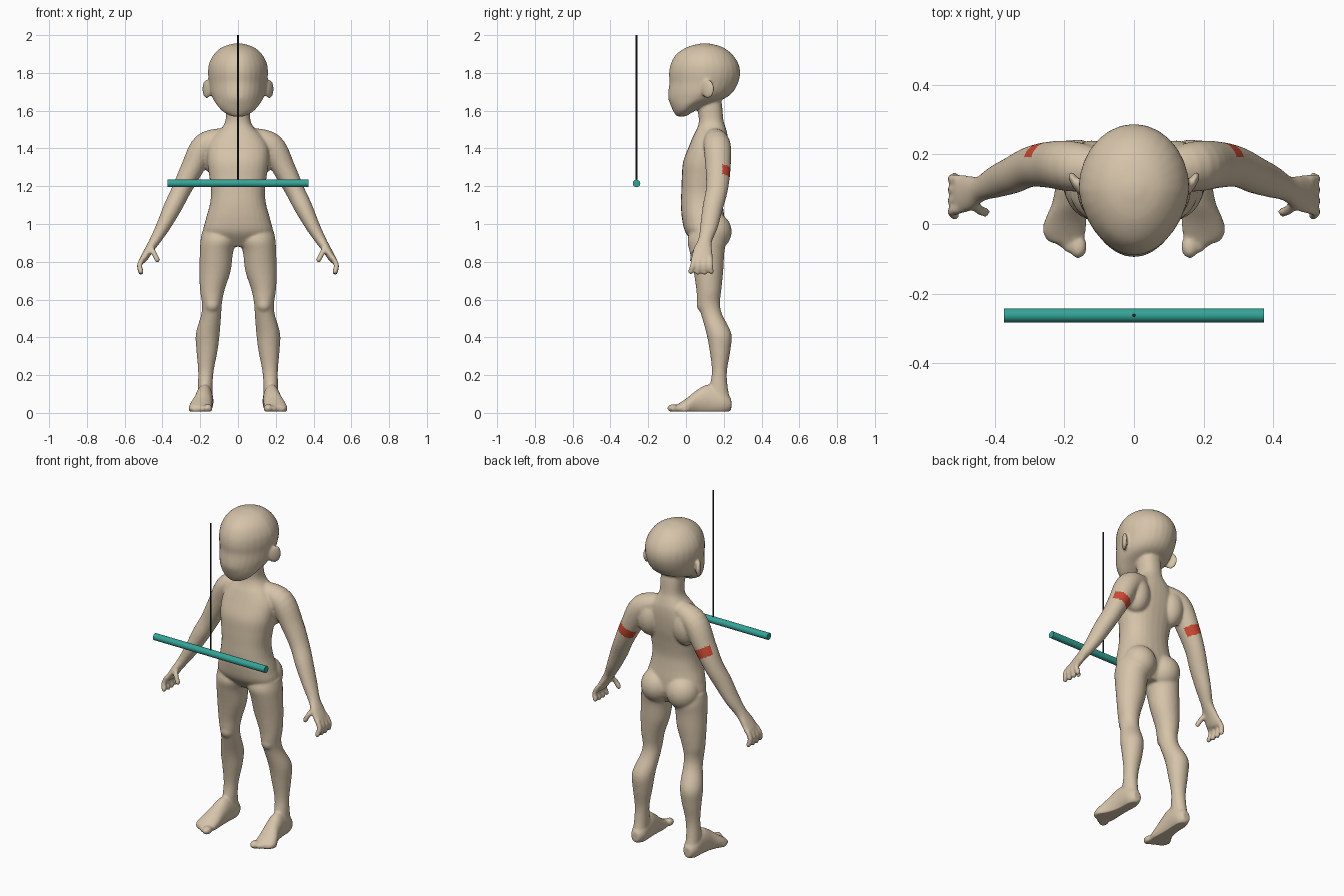
import bpy, bmesh, math
from mathutils import Vector, Matrix

if "Cube" in bpy.data.objects:
    bpy.data.objects.remove(bpy.data.objects["Cube"])


def material(name, colour):
    mat = bpy.data.materials.new(name)
    mat.use_nodes = True
    mat.diffuse_color = (*colour, 1)
    mat.node_tree.nodes["Principled BSDF"].inputs["Base Color"].default_value = (*colour, 1)
    return mat


skin = material("beige skin", (0.67, 0.55, 0.40))
red = material("red patch", (0.62, 0.07, 0.035))
teal = material("teal bar", (0.035, 0.37, 0.31))
dark = material("dark cord", (0.015, 0.017, 0.02))

bm = bmesh.new()


def spline(points, steps=5):
    """Smooth curve through sections of any number of values."""
    pts = [Vector(p) for p in points]
    pts = [pts[0]] + pts + [pts[-1]]
    out = []
    for a, b, c, d in zip(pts, pts[1:], pts[2:], pts[3:]):
        for i in range(steps):
            t = i / steps
            out.append(b + (c - a) * (t / 2) + (a * 2 - b * 5 + c * 4 - d) * (t * t / 2)
                       + (b * 3 - a - c * 3 + d) * (t ** 3 / 2))
    return out + [pts[-1]]


def loft(sections, axis=None, box=2, taper=0, sides=28):
    """Skin rings of (x, y, z, radius a, radius b); axis None turns rings along the path."""
    secs = spline(sections)
    rings = []
    for i, s in enumerate(secs):
        centre = Vector(s[:3])
        a, b = Vector((1, 0, 0)), Vector((0, 1, 0))
        if axis == "Y":
            b = Vector((0, 0, 1))
        elif axis is None:
            t = Vector(secs[min(i + 1, len(secs) - 1)][:3]) - Vector(secs[max(i - 1, 0)][:3])
            t.normalize()
            b = (b - t * b.dot(t)).normalized()
            a = b.cross(t)
        ring = []
        for k in range(sides):
            ang = math.tau * k / sides
            u, v = [math.copysign(abs(w) ** (2 / box), w) for w in (math.cos(ang), math.sin(ang))]
            u *= 1 - taper * max(0, -v)
            ring.append(bm.verts.new(centre + a * u * s[3] + b * v * s[4]))
        rings.append(ring)
    for r, q in zip(rings, rings[1:]):
        for k in range(sides):
            n = (k + 1) % sides
            bm.faces.new((r[k], r[n], q[n], q[k]))
    bm.faces.new(rings[0])
    bm.faces.new(rings[-1])


def upright(rows):
    """Rows of (z, x, half width, front y, back y) as horizontal sections."""
    return [(x, (f + b) / 2, z, w, (b - f) / 2) for z, x, w, f, b in rows]


def blob(centre, radii, turn=0):
    m = Matrix.Translation(centre) @ Matrix.Rotation(turn, 4, "Z") @ Matrix.Diagonal((*radii, 1))
    bmesh.ops.create_uvsphere(bm, u_segments=24, v_segments=16, radius=1, matrix=m)


# Trunk and neck
loft(upright([
    (.88, 0, .10, .06, .17), (.95, 0, .18, 0, .205), (1.02, 0, .172, -.02, .205),
    (1.1, 0, .15, -.027, .195), (1.17, 0, .143, -.025, .19), (1.25, 0, .152, -.022, .2),
    (1.33, 0, .163, -.015, .215), (1.41, 0, .16, .015, .222), (1.47, 0, .125, .04, .22),
    (1.51, 0, .085, .06, .21), (1.55, 0, .066, .068, .198), (1.62, 0, .064, .06, .192),
    (1.7, 0, .06, .06, .18)]), "Z", box=2.3)

# Head, narrowing toward the face
loft(upright([
    (1.57, 0, .035, -.05, 0), (1.595, 0, .08, -.066, .04), (1.63, 0, .112, -.082, .11),
    (1.665, 0, .134, -.094, .205), (1.7, 0, .147, -.094, .25), (1.75, 0, .154, -.088, .277),
    (1.8, 0, .159, -.09, .287), (1.85, 0, .153, -.08, .277), (1.9, 0, .126, -.05, .243),
    (1.938, 0, .08, .01, .19), (1.956, 0, .02, .08, .12)]), "Z", taper=.13)

for s in (1, -1):
    # Ears, shoulder blades and buttocks
    blob((s * .165, .115, 1.715), (.014, .04, .05), -s * .55)
    blob((s * .12, .165, 1.37), (.075, .075, .11))
    blob((s * .085, .145, .96), (.095, .097, .1))

    # Arm down to the palm
    arm = [(.07, .15, 1.46, .05, .055), (.175, .165, 1.415, .068, .072),
           (.245, .17, 1.29, .06, .066), (.3, .163, 1.18, .051, .058),
           (.345, .142, 1.09, .048, .054), (.395, .122, .99, .038, .047),
           (.438, .102, .915, .029, .037), (.47, .09, .865, .023, .05),
           (.497, .085, .82, .02, .056), (.507, .083, .8, .014, .05)]
    loft([(s * x, y, z, a, b) for x, y, z, a, b in arm])

    # Fingers and thumb
    digits = [[(.5, .043 + .028 * i, .825), (.521, .036 + .031 * i, .783),
               (.514, .026 + .036 * i, .748 - .004 * (i in (1, 2)))] for i in range(4)]
    digits.append([(.465, .07, .885), (.445, .042, .845), (.427, .034, .81)])
    for path in digits:
        loft([(s * x, y, z, .0145, .0145) for x, y, z in path], sides=12)
        x, y, z = path[-1]
        blob((s * x, y, z), (.0145,) * 3)

    # Leg
    loft(upright([(z, s * x, w, f, b) for z, x, w, f, b in [
        (.96, .1, .09, .02, .2), (.91, .103, .096, .008, .212), (.85, .114, .088, .02, .203),
        (.75, .122, .083, .04, .197), (.65, .136, .065, .055, .187), (.58, .138, .053, .06, .18),
        (.52, .142, .053, .08, .192), (.42, .16, .063, .108, .24), (.33, .164, .056, .125, .235),
        (.22, .17, .041, .137, .217), (.13, .174, .039, .125, .222), (.05, .175, .04, .13, .24)]]), "Z")
    blob((s * .137, .094, .575), (.04, .038, .045))

    # Foot and toes
    loft([(s * x, y, z, a, b) for x, y, z, a, b in [
        (.175, .24, .045, .025, .03), (.175, .2, .055, .044, .06), (.178, .12, .07, .046, .08),
        (.185, .06, .055, .05, .068), (.196, .01, .035, .06, .048),
        (.2, -.03, .025, .06, .03), (.195, -.055, .02, .045, .02)]], "Y")
    blob((s * .16, -.065, .024), (.025, .034, .023))
    for i in range(4):
        blob((s * (.19 + .019 * i), -.057 + .016 * i, .02), (.014, .026, .018))

bmesh.ops.recalc_face_normals(bm, faces=bm.faces)
mesh = bpy.data.meshes.new("body")
bm.to_mesh(mesh)
bm.free()
body = bpy.data.objects.new("body", mesh)
bpy.context.collection.objects.link(body)

# Fuse the parts into one smooth skin
fuse = body.modifiers.new("fuse", "REMESH")
fuse.mode = "VOXEL"
fuse.voxel_size = .007
soften = body.modifiers.new("soften", "SMOOTH")
soften.factor = .5
soften.iterations = 7
deps = bpy.context.evaluated_depsgraph_get()
fused = bpy.data.meshes.new_from_object(body.evaluated_get(deps))
body.modifiers.clear()
body.data = fused
for mat in (skin, red):
    fused.materials.append(mat)

# Flat soles
for v in fused.vertices:
    v.co.z = max(v.co.z, .008)

# Red patches on the back of each upper arm
for p in fused.polygons:
    p.use_smooth = True
    p.material_index = 0
    c, n = p.center, p.normal
    along = (Vector((abs(c.x), 0, c.z)) - Vector((.255, 0, 1.265))).dot(Vector((.45, 0, -.89)))
    if abs(along) < .028 and .18 < abs(c.x) < .36 and n.y > .3:
        p.material_index = 1


def rod(name, radius, length, centre, turn, mat, sides):
    bpy.ops.mesh.primitive_cylinder_add(vertices=sides, radius=radius, depth=length,
                                        location=centre, rotation=(0, turn, 0))
    ob = bpy.context.object
    ob.name = name
    ob.data.materials.append(mat)
    bpy.ops.object.shade_smooth_by_angle()


# Hanging bar and its cord
rod("hanging_bar", .02, .746, (0, -.262, 1.215), math.pi / 2, teal, 24)
rod("cord", .005, .78, (0, -.262, 1.61), 0, dark, 10)
